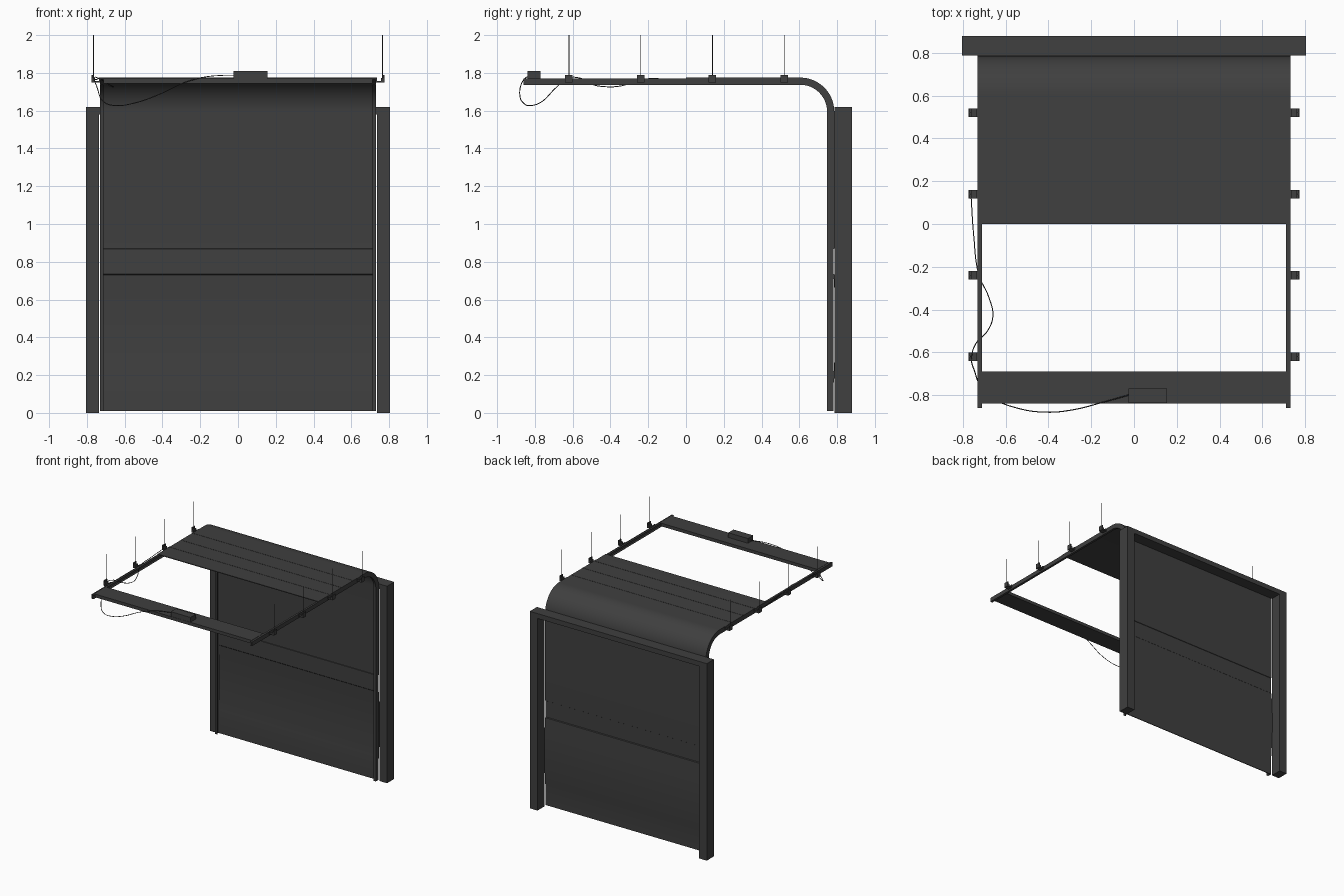
import bpy, bmesh, math
from mathutils import Vector

if "Cube" in bpy.data.objects:
    bpy.data.objects.remove(bpy.data.objects["Cube"])

grey = bpy.data.materials.new("dark grey")
grey.diffuse_color = (0.05, 0.05, 0.05, 1)
grey.use_nodes = True
grey.node_tree.nodes["Principled BSDF"].inputs["Base Color"].default_value = grey.diffuse_color


def finish(name, bm, smooth=False):
    bmesh.ops.recalc_face_normals(bm, faces=bm.faces)
    me = bpy.data.meshes.new(name)
    bm.to_mesh(me)
    bm.free()
    me.materials.append(grey)
    ob = bpy.data.objects.new(name, me)
    bpy.context.collection.objects.link(ob)
    if smooth:
        bpy.ops.object.select_all(action='DESELECT')
        ob.select_set(True)
        bpy.context.view_layer.objects.active = ob
        bpy.ops.object.shade_smooth_by_angle(angle=math.radians(30))
    return ob


def add_box(bm, lo, hi):
    vs = bmesh.ops.create_cube(bm, size=1)["verts"]
    for v in vs:
        v.co = Vector([(a + b) / 2 + c * (b - a) for a, b, c in zip(lo, hi, v.co)])


def box(name, lo, hi):
    bm = bmesh.new()
    add_box(bm, lo, hi)
    return finish(name, bm)


def add_strip(bm, outer, inner, x0, x1):
    """Closed solid between two (y, z) paths, extruded along x."""
    rings = [[bm.verts.new((x, y, z)) for x, (y, z) in
              ((x0, o), (x1, o), (x1, i), (x0, i))] for o, i in zip(outer, inner)]
    for a, b in zip(rings, rings[1:]):
        for k in range(4):
            bm.faces.new((a[k], a[(k + 1) % 4], b[(k + 1) % 4], b[k]))
    bm.faces.new(rings[0])
    bm.faces.new(rings[-1])


CY, CZ = 0.605, 1.595      # centre of the track bend


def bend(r, y_end, z_end, steps=16):
    """Path up the wall, round the bend and along the ceiling."""
    arc = [(CY + r * math.cos(a), CZ + r * math.sin(a))
           for a in (math.pi / 2 * i / steps for i in range(steps + 1))]
    return [(CY + r, z_end)] + arc + [(y_end, CZ + r)]


# Side tracks: C channels opening inwards
for side, label in ((-1, "left"), (1, "right")):
    bm = bmesh.new()
    for ro, ri, x0, x1 in ((0.176, 0.142, 0.726, 0.731),
                           (0.146, 0.142, 0.712, 0.726),
                           (0.174, 0.170, 0.712, 0.726)):
        xs = sorted((side * x0, side * x1))
        add_strip(bm, bend(ro, -0.86, 0.01), bend(ri, -0.86, 0.01), *xs)
    finish(label + "_track", bm, True)

    # Door jambs
    xs = sorted((side * 0.735, side * 0.805))
    box(label + "_jamb", (xs[0], 0.787, 0), (xs[1], 0.88, 1.62))

    # Ceiling brackets with hanging rods
    for n, y in enumerate((0.52, 0.14, -0.24, -0.62)):
        bm = bmesh.new()
        for x0, x1, h, z0, z1 in ((0.731, 0.775, 0.02, 1.75, 1.757),
                                  (0.731, 0.736, 0.02, 1.75, 1.775),
                                  (0.757, 0.775, 0.02, 1.757, 1.772),
                                  (0.768, 0.775, 0.02, 1.772, 1.79)):
            xs = sorted((side * x0, side * x1))
            add_box(bm, (xs[0], y - h, z0), (xs[1], y + h, z1))
        finish(f"{label}_bracket_{n + 1}", bm)
        bm = bmesh.new()
        rod = bmesh.ops.create_cone(bm, cap_ends=True, segments=8, radius1=0.002,
                                    radius2=0.002, depth=0.24)["verts"]
        bmesh.ops.translate(bm, verts=rod, vec=(side * 0.765, y, 1.88))
        finish(f"{label}_rod_{n + 1}", bm)

# Header between the jambs
box("header", (-0.735, 0.787, 1.58), (0.735, 0.88, 1.62))

# Door: lower part has a shallow hollow, upper part follows the bend
T = 0.006
low = [(0.776, 0.01), (0.776, 0.16), (0.781, 0.20)]
low += [(0.781 + 0.010 * math.sin(math.pi * t / 8), 0.20 + 0.53 * t / 8) for t in range(1, 9)]
low += [(0.776, 0.735), (0.776, 0.868), (0.779, 0.87)]
front = low + bend(0.174, 0.0, 0.875)
back = [(y + T, z) for y, z in low] + bend(0.174 + T, 0.0, 0.875)
bm = bmesh.new()
add_strip(bm, back, front, -0.731, 0.731)
finish("curved_door", bm, True)

# Thin joint strips between the ceiling sections of the door
for n, y in enumerate((0.15, 0.30, 0.45)):
    box(f"door_joint_{n + 1}", (-0.73, y - 0.0015, 1.7745), (0.73, y + 0.0015, 1.7765))

# Front cross panel and motor
box("cross_panel", (-0.712, -0.84, 1.745), (0.712, -0.69, 1.771))
box("motor_box", (-0.025, -0.838, 1.771), (0.155, -0.77, 1.81))

# Cable hanging from the motor and running along the left track
pts = [(-0.025, -0.80, 1.785), (-0.15, -0.835, 1.782), (-0.28, -0.868, 1.75),
       (-0.42, -0.88, 1.685), (-0.55, -0.86, 1.64), (-0.65, -0.82, 1.627),
       (-0.715, -0.76, 1.65), (-0.745, -0.69, 1.72), (-0.76, -0.625, 1.772),
       (-0.74, -0.56, 1.772), (-0.685, -0.50, 1.74), (-0.66, -0.43, 1.727),
       (-0.68, -0.34, 1.732), (-0.725, -0.24, 1.765), (-0.75, -0.05, 1.765),
       (-0.762, 0.13, 1.765)]
cu = bpy.data.curves.new("cable", 'CURVE')
cu.dimensions = '3D'
cu.bevel_depth = 0.0025
cu.bevel_resolution = 1
cu.resolution_u = 6
cu.use_fill_caps = True
sp = cu.splines.new('BEZIER')
sp.bezier_points.add(len(pts) - 1)
for bp, p in zip(sp.bezier_points, pts):
    bp.co = p
    bp.handle_left_type = bp.handle_right_type = 'AUTO'
cu.materials.append(grey)
bpy.context.collection.objects.link(bpy.data.objects.new("cable", cu))
